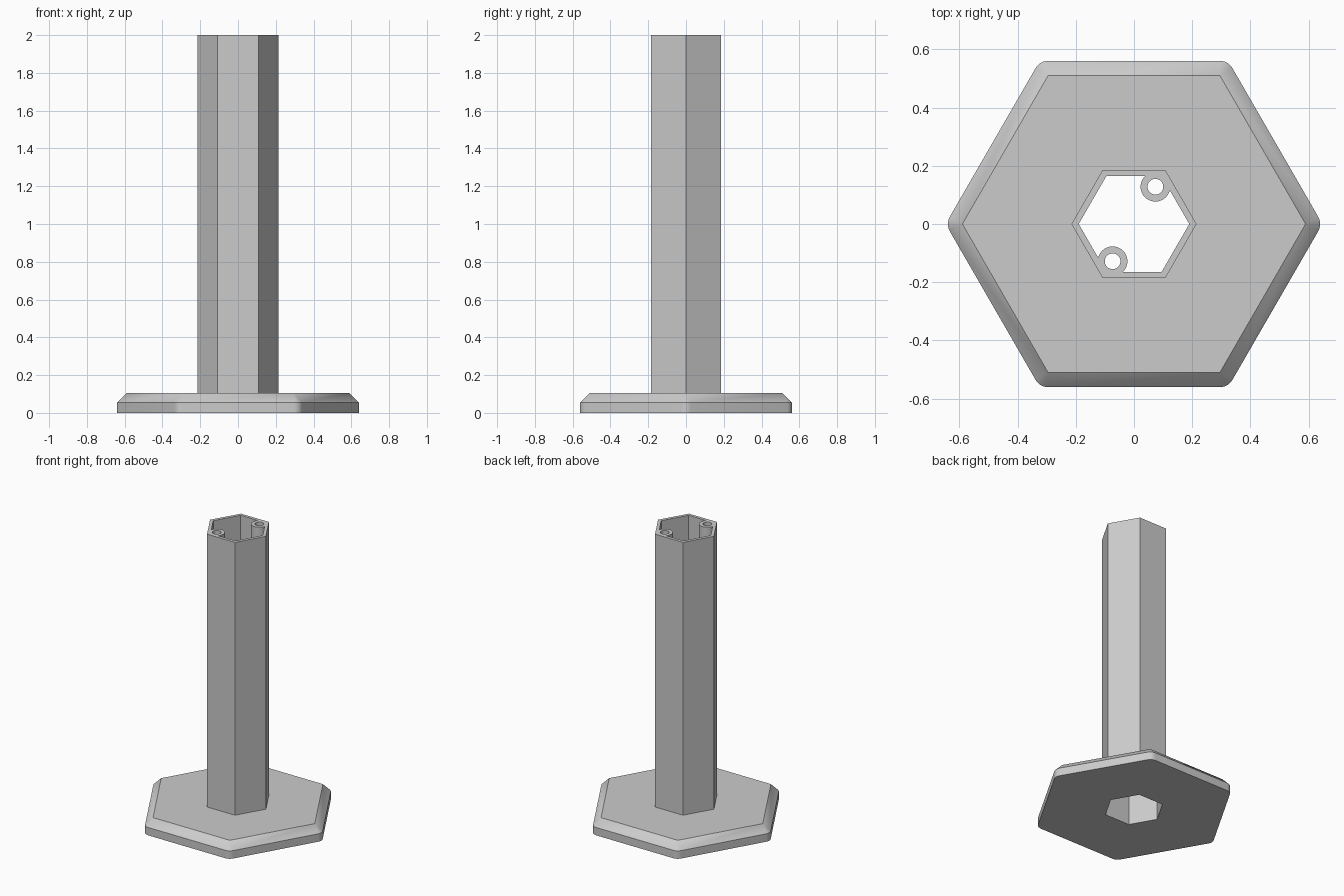
import bpy, bmesh
from math import cos, sin, pi

if "Cube" in bpy.data.objects:
    bpy.data.objects.remove(bpy.data.objects["Cube"])

BASE_TOP, HEIGHT = 0.105, 2.0
OUTER, INNER = 0.215, 0.19
ARC = 6    # steps around each rounded hexagon corner

grey = bpy.data.materials.new("light grey plastic")
grey.use_nodes = True
colour = (0.6, 0.6, 0.6, 1)
grey.diffuse_color = colour
grey.node_tree.nodes["Principled BSDF"].inputs["Base Color"].default_value = colour


def hexagon(radius, rounding, z):
    """Hexagon grown outward by a corner rounding."""
    points = []
    for corner in range(6):
        a = corner * pi / 3
        for step in range(ARC + 1):
            b = a + (step / ARC - 0.5) * pi / 3
            points.append((radius * cos(a) + rounding * cos(b),
                           radius * sin(a) + rounding * sin(b), z))
    return points


def circle(x, y, radius, z, sides=32):
    return [(x + radius * cos(2 * pi * i / sides),
             y + radius * sin(2 * pi * i / sides), z) for i in range(sides)]


def loft(name, rings):
    """Closed ring-shaped solid through a loop of matching outlines."""
    bm = bmesh.new()
    loops = [[bm.verts.new(p) for p in ring] for ring in rings]
    count = len(rings[0])
    for low, high in zip(loops, loops[1:] + loops[:1]):
        for i in range(count):
            j = (i + 1) % count
            bm.faces.new((low[i], low[j], high[j], high[i]))
    bmesh.ops.remove_doubles(bm, verts=bm.verts, dist=0.0001)
    bmesh.ops.recalc_face_normals(bm, faces=bm.faces)
    mesh = bpy.data.meshes.new(name)
    bm.to_mesh(mesh)
    bm.free()
    mesh.materials.append(grey)
    obj = bpy.data.objects.new(name, mesh)
    bpy.context.collection.objects.link(obj)
    return obj


def select(obj):
    bpy.ops.object.select_all(action='DESELECT')
    obj.select_set(True)
    bpy.context.view_layer.objects.active = obj


# Chamfered base plate with a hexagonal opening
base = loft("base_plate", [
    hexagon(INNER, 0, 0),
    hexagon(0.59, 0.05, 0),
    hexagon(0.59, 0.05, 0.055),
    hexagon(0.59, 0, BASE_TOP),
    hexagon(INNER, 0, BASE_TOP),
])

# Hollow hexagonal column
column = loft("column", [
    hexagon(OUTER, 0, BASE_TOP),
    hexagon(OUTER, 0, HEIGHT),
    hexagon(INNER, 0, HEIGHT),
    hexagon(INNER, 0, BASE_TOP),
])

# Two screw sockets merged into opposite corners of the column mouth
for side in (1, -1):
    x, y = side * 0.0735, side * 0.128
    low = HEIGHT - 0.3
    socket = loft("screw_socket", [
        circle(x, y, 0.051, low), circle(x, y, 0.051, HEIGHT),
        circle(x, y, 0.027, HEIGHT), circle(x, y, 0.027, low),
    ])
    select(column)
    union = column.modifiers.new("socket union", 'BOOLEAN')
    union.operation = 'UNION'
    union.solver = 'EXACT'
    union.object = socket
    bpy.ops.object.modifier_apply(modifier=union.name)
    bpy.data.objects.remove(socket)

for part in (base, column):
    select(part)
    bpy.ops.object.shade_smooth_by_angle()
